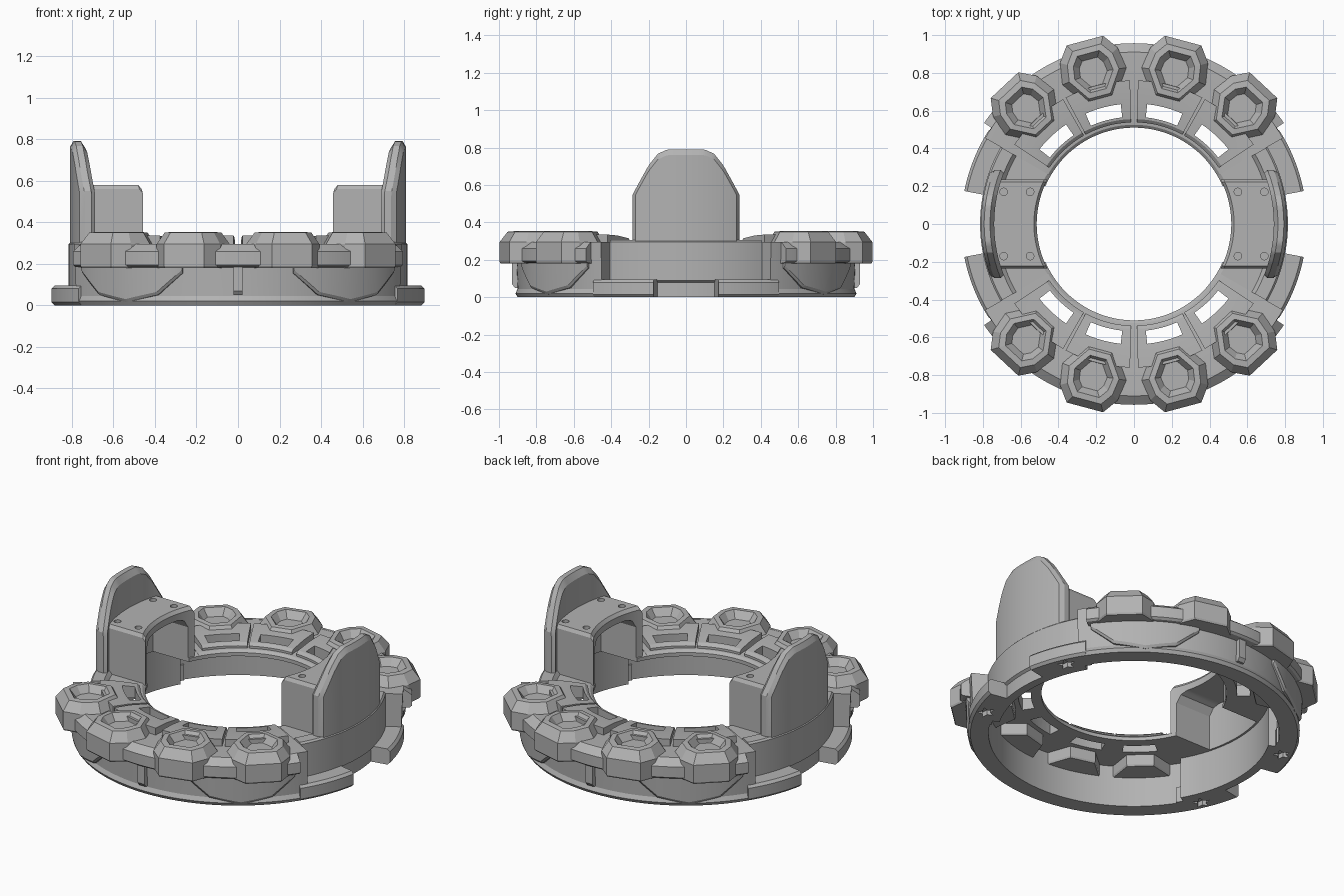
import bpy, bmesh, math
from math import sin, cos, radians, sqrt

if "Cube" in bpy.data.objects:
    bpy.data.objects.remove(bpy.data.objects["Cube"], do_unlink=True)

GREY = (0.45, 0.45, 0.45, 1)
mat = bpy.data.materials.new("plain grey")
mat.use_nodes = True
mat.diffuse_color = GREY
mat.node_tree.nodes["Principled BSDF"].inputs["Base Color"].default_value = GREY


def loft(name, *strips):
    """Skin each strip of equal-sized cross-sections and cap its ends."""
    bm = bmesh.new()
    for sections in strips:
        rows = [[bm.verts.new(p) for p in s] for s in sections]
        n = len(rows[0])
        for a, b in zip(rows, rows[1:]):
            for i in range(n):
                j = (i + 1) % n
                bm.faces.new((a[i], a[j], b[j], b[i]))
        bm.faces.new(rows[0])
        bm.faces.new(rows[-1][::-1])
    bmesh.ops.recalc_face_normals(bm, faces=bm.faces)
    mesh = bpy.data.meshes.new(name)
    bm.to_mesh(mesh)
    bm.free()
    mesh.materials.append(mat)
    ob = bpy.data.objects.new(name, mesh)
    bpy.context.collection.objects.link(ob)
    return ob


def activate(ob):
    bpy.ops.object.select_all(action='DESELECT')
    ob.select_set(True)
    bpy.context.view_layer.objects.active = ob


def cut(ob, cutter):
    mod = ob.modifiers.new("cut", 'BOOLEAN')
    mod.operation = 'DIFFERENCE'
    mod.solver = 'EXACT'
    mod.object = cutter
    activate(ob)
    bpy.ops.object.modifier_apply(modifier=mod.name)


def polar(r, deg, z):
    return (r * cos(radians(deg)), r * sin(radians(deg)), z)


def sweep(profile, a0, a1, steps):
    """Turn an (r, z) profile through an arc."""
    return [[polar(r, a0 + (a1 - a0) * i / steps, z) for r, z in profile]
            for i in range(steps + 1)]


def on_side(side, sections):
    """Place sections made for +x on either side."""
    return [[(side * x, side * y, z) for x, y, z in s] for s in sections]


def arc_x(r, y):
    return sqrt(r * r - y * y)


def columns(half, steps, section):
    """Sections at even steps of y; section(y) gives (r, z) points."""
    ys = [half * (2 * i / steps - 1) for i in range(steps + 1)]
    return [[(arc_x(r, y), y, z) for r, z in section(y)] for y in ys]


def interp(points, v):
    for (a, za), (b, zb) in zip(points, points[1:]):
        if v <= b:
            return za + (zb - za) * (v - a) / (b - a)
    return points[-1][1]


PLATES = [base + off for base in (90, 270) for off in (-43, -15, 15, 43)]
smooth = []

# Front and back ring halves with inner deck, and the overhanging rim
ring_profile = [(.80, 0), (.90, 0), (.912, .02), (.90, .045), (.905, .18),
                (.91, .295), (.56, .29), (.525, .285), (.51, .272),
                (.51, .25), (.80, .25)]
rim_profile = [(.895, .18), (.945, .185), (.957, .195), (.957, .26), (.91, .296), (.895, .296)]
windows = loft("window_cutter", *[
    sweep([(.568, .1), (.638, .1), (.638, .5), (.568, .5)], a - 8.7, a + 8.7, 6) for a in PLATES])
for name, a in (("back", 90), ("front", 270)):
    ring = loft(name + "_ring", sweep(ring_profile, a - 60, a + 60, 60))
    cut(ring, windows)
    rim = loft(name + "_rim", sweep(rim_profile, a - 56, a + 56, 56))
    smooth += [ring, rim]

# Raised frames around the deck windows
frame_profile = [(.538, .27), (.76, .27), (.76, .335), (.66, .33), (.555, .315), (.538, .30)]
for a in PLATES:
    frame = loft("window_frame", sweep(frame_profile, a - 13.4, a + 13.4, 10))
    cut(frame, windows)
    smooth.append(frame)
bpy.data.objects.remove(windows, do_unlink=True)

# Armour plates with a sunken centre
half = [(1.005, .10), (.925, .158), (.81, .175), (.665, .075)]
outline = half + [(r, -t) for r, t in reversed(half)]
levels = [(.97, .18), (1, .19), (1, .295), (.78, .35), (.60, .353), (.42, .31)]
for a in PLATES:
    c, s = cos(radians(a)), sin(radians(a))
    rows = []
    for k, z in levels:
        pts = [(.83 + (r - .83) * k, t * k) for r, t in outline]
        rows.append([(r * c - t * s, r * s + t * c, z) for r, t in pts])
    loft("armour_plate", rows)

# Pointed panels and small ribs on the outer wall
edge = [(0, .015), (11, .05), (19, .155)]
for a in (54, 126, 234, 306):
    rows = []
    for i in range(39):
        d = i - 19
        z = interp(edge, abs(d))
        rows.append([polar(.87, a + d, .2), polar(.928, a + d, .2),
                     polar(.922, a + d, z + .015), polar(.912, a + d, z), polar(.87, a + d, z)])
    smooth.append(loft("wall_panel", rows))
for a in (90, 270):
    loft("wall_rib", sweep([(.88, .05), (.915, .05), (.93, .07), (.93, .2), (.88, .2)],
                           a - 1.4, a + 1.4, 2))

# Side parts
wall_profile = [(.75, 0), (.80, 0), (.80, .08), (.815, .09), (.815, .295), (.805, .305),
                (.74, .305), (.72, .285), (.53, .285), (.51, .272), (.51, .25), (.75, .25)]
foot_profile = [(.79, 0), (.90, 0), (.915, .015), (.915, .08), (.90, .095), (.79, .095)]
shield_top = [(0, .79), (.10, .79), (.15, .767), (.20, .705), (.25, .615), (.285, .55)]


def shield_section(y):
    z = interp(shield_top, abs(y))
    e = .02 if abs(y) > .27 else 0
    return [(.74 + e, .25), (.81 - e, .25), (.81 - e, z - .03), (.793, z),
            (.762, z), (.74 + e, z - .035)]


def block_section(y):
    z = .56 if abs(y) > .23 else .58
    return [(.515, .25), (.77, .25), (.77, z), (.53, z), (.515, z - .02)]


def hollow_section(y):
    z = interp([(0, .52), (.14, .52), (.175, .505), (.2, .46)], abs(y))
    return [(.35, -.1), (.738, -.1), (.738, z), (.35, z)]


def star(cx, cy, z0, z1):
    return [[(cx + (.052 if k % 2 else .024) * cos(k * math.pi / 5),
              cy + (.052 if k % 2 else .024) * sin(k * math.pi / 5), z)
             for k in range(10)] for z in (z0, z1)]


def peg(x, y, r, z0, z1):
    return [[(x + r * cos(k * math.pi / 8), y + r * sin(k * math.pi / 8), z)
             for k in range(16)] for z in (z0, z1)]


for side, label in ((1, "left"), (-1, "right")):
    turn = 0 if side == 1 else 180
    wall = loft(label + "_side_wall", sweep(wall_profile, turn - 30, turn + 30, 30))
    block = loft(label + "_block", on_side(side, columns(.235, 40, block_section)))
    hollow = loft("hollow_cutter", on_side(side, columns(.2, 32, hollow_section)))
    cut(wall, hollow)
    cut(block, hollow)
    bpy.data.objects.remove(hollow, do_unlink=True)

    # Screw holes on the block top
    holes = loft("hole_cutter", *[on_side(side, peg(x, y, .02, .555, .6))
                                  for x in (.55, .69) for y in (-.17, .17)])
    cut(block, holes)
    bpy.data.objects.remove(holes, do_unlink=True)

    shield = loft(label + "_shield", on_side(side, columns(.285, 38, shield_section)))
    smooth += [wall, block, shield]

    # Feet with star recesses underneath
    for a in (-1, 1):
        foot = loft(label + "_foot", sweep(foot_profile, turn + a * 11, turn + a * 33, 14))
        cx, cy, _ = polar(.846, turn + a * 24, 0)
        recess = loft("star_cutter", star(cx, cy, -.05, .03))
        cut(foot, recess)
        bpy.data.objects.remove(recess, do_unlink=True)
        smooth.append(foot)

for ob in smooth:
    activate(ob)
    bpy.ops.object.shade_smooth_by_angle(angle=radians(25))
